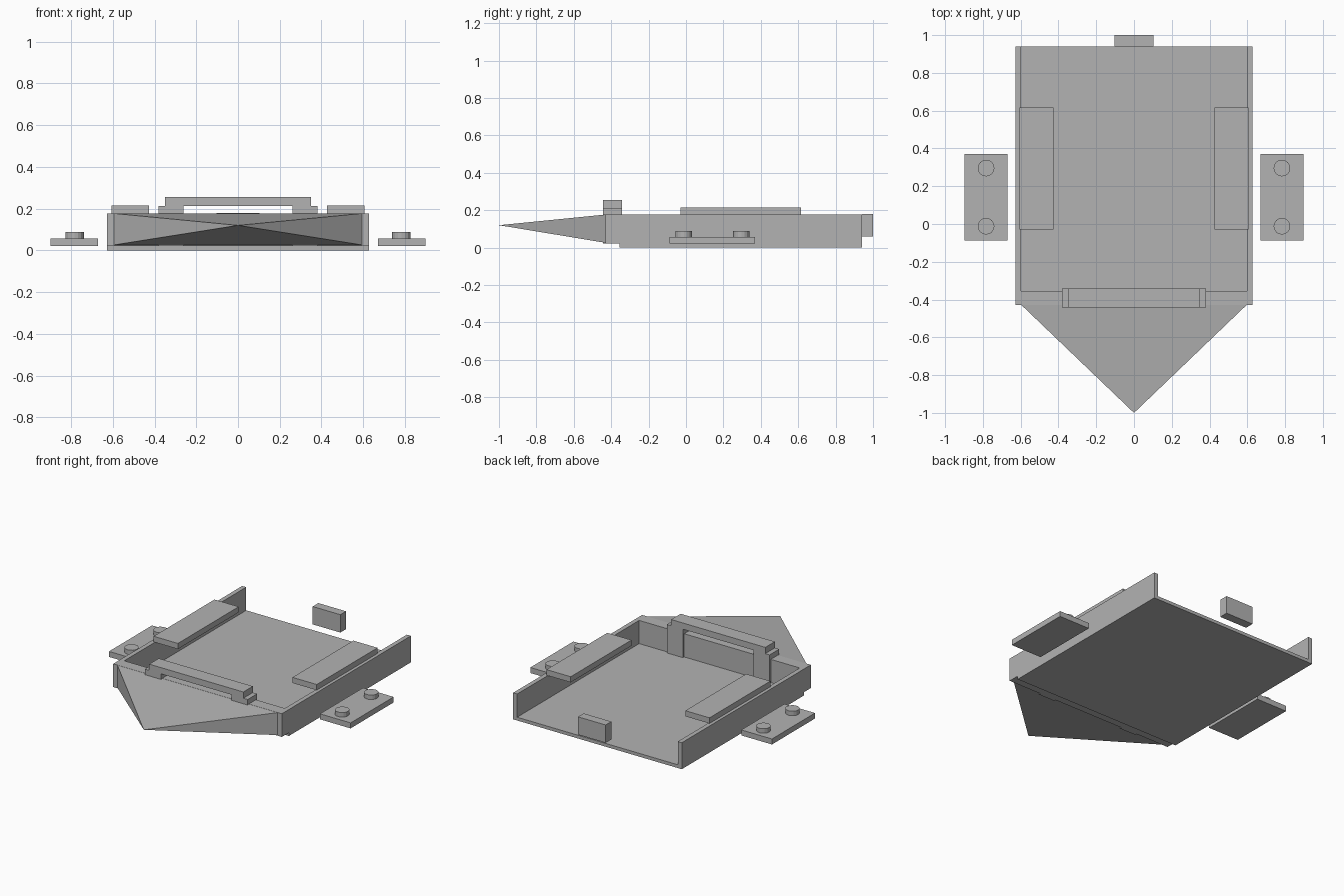
import bpy
import bmesh
from mathutils import Matrix, Vector

cube = bpy.data.objects.get("Cube")
if cube:
    bpy.data.objects.remove(cube, do_unlink=True)

grey = bpy.data.materials.new("plain grey")
grey.use_nodes = True
colour = (0.45, 0.45, 0.45, 1)
grey.diffuse_color = colour
grey.node_tree.nodes["Principled BSDF"].inputs["Base Color"].default_value = colour


def finish(name, bm):
    bmesh.ops.recalc_face_normals(bm, faces=bm.faces)
    mesh = bpy.data.meshes.new(name)
    bm.to_mesh(mesh)
    bm.free()
    mesh.materials.append(grey)
    obj = bpy.data.objects.new(name, mesh)
    bpy.context.collection.objects.link(obj)
    return obj


def box(name, x, y, z):
    """Box from its (low, high) range on each axis."""
    low, high = (Vector(v) for v in zip(x, y, z))
    bm = bmesh.new()
    place = Matrix.Translation((low + high) / 2) @ Matrix.Diagonal((*(high - low), 1))
    bmesh.ops.create_cube(bm, size=1, matrix=place)
    return finish(name, bm)


def stud(name, x, y, z, radius):
    bm = bmesh.new()
    place = Matrix.Translation((x, y, (z[0] + z[1]) / 2))
    bmesh.ops.create_cone(bm, cap_ends=True, segments=16, radius1=radius,
                          radius2=radius, depth=z[1] - z[0], matrix=place)
    return finish(name, bm)


FLOOR, RIM = 0.022, 0.178
FRONT, INNER, BACK = -0.43, -0.355, 0.94

# Open tray
box("floor", (-0.627, 0.627), (INNER, BACK), (0, FLOOR))
box("front_wall", (-0.597, 0.597), (FRONT, INNER), (FLOOR, RIM))

# Pointed nose
bm = bmesh.new()
base = [bm.verts.new((x, FRONT, z)) for x, z in
        ((-0.595, 0.026), (0.595, 0.026), (0.595, 0.177), (-0.595, 0.177))]
tip = bm.verts.new((0, -1, 0.12))
bm.faces.new(base)
for i in range(4):
    bm.faces.new((base[i], base[(i + 1) % 4], tip))
finish("nose", bm)

# Bridge over the front wall and block behind the tray
box("bridge_beam", (-0.35, 0.35), (-0.443, -0.342), (0.213, 0.255))
box("rear_block", (-0.103, 0.103), (BACK, 1), (0.06, 0.18))

# Parts repeated on both sides
for side, s in (("left", 1), ("right", -1)):
    def span(a, b):
        return sorted((s * a, s * b))

    box(side + "_wall", span(0.597, 0.627), (FRONT, BACK), (FLOOR, RIM))
    box(side + "_bridge_leg", span(0.262, 0.382), (-0.443, -0.342), (FLOOR, 0.213))
    box(side + "_top_pad", span(0.426, 0.606), (-0.03, 0.616), (RIM, 0.216))
    box(side + "_outer_plate", span(0.67, 0.898), (-0.087, 0.37), (0.021, 0.058))
    for end, y in (("front", -0.012), ("rear", 0.296)):
        stud(f"{side}_{end}_stud", s * 0.783, y, (0.058, 0.088), 0.044)
